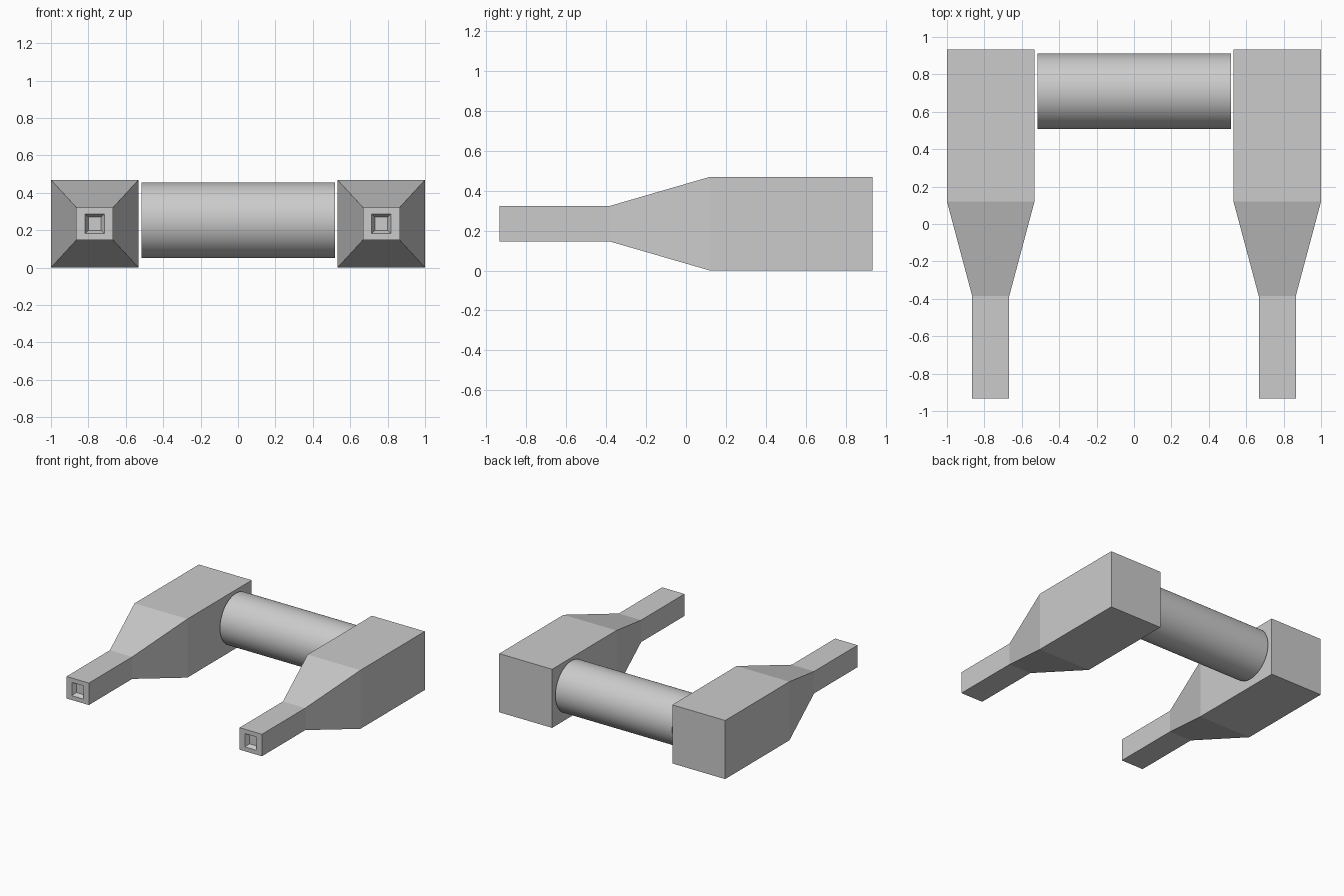
import bpy, bmesh, math

if "Cube" in bpy.data.objects:
    bpy.data.objects.remove(bpy.data.objects["Cube"])

CX, CZ = 0.766, 0.2345   # centre line of each side pod


def pod(name, side):
    """Square pod lofted along y, ending in a shallow tapered muzzle recess."""
    # (y, half width, half height) from the back to the bottom of the recess
    sections = [
        (0.933, 0.234, 0.2345),
        (0.12, 0.234, 0.2345),
        (-0.385, 0.099, 0.088),
        (-0.933, 0.099, 0.088),
        (-0.933, 0.051, 0.053),
        (-0.90, 0.034, 0.036),
    ]
    bm = bmesh.new()
    rings = []
    for y, w, h in sections:
        rings.append([bm.verts.new((side * CX + sx * w, y, CZ + sz * h))
                      for sx, sz in ((-1, -1), (1, -1), (1, 1), (-1, 1))])
    for a, b in zip(rings, rings[1:]):
        for i in range(4):
            j = (i + 1) % 4
            bm.faces.new((a[i], a[j], b[j], b[i]))
    bm.faces.new(rings[0])
    bm.faces.new(rings[-1])
    bmesh.ops.recalc_face_normals(bm, faces=bm.faces)
    mesh = bpy.data.meshes.new(name)
    bm.to_mesh(mesh)
    bm.free()
    bpy.context.collection.objects.link(bpy.data.objects.new(name, mesh))


# Twin pods
pod("left_pod", -1)
pod("right_pod", 1)

# Smooth cross cylinder between the pods
bpy.ops.mesh.primitive_cylinder_add(
    vertices=64, radius=0.202, depth=1.034,
    location=(0.002, 0.709, 0.253), rotation=(0, math.pi / 2, 0))
bpy.context.object.name = "cross_cylinder"
bpy.ops.object.shade_smooth_by_angle(angle=math.radians(30))
